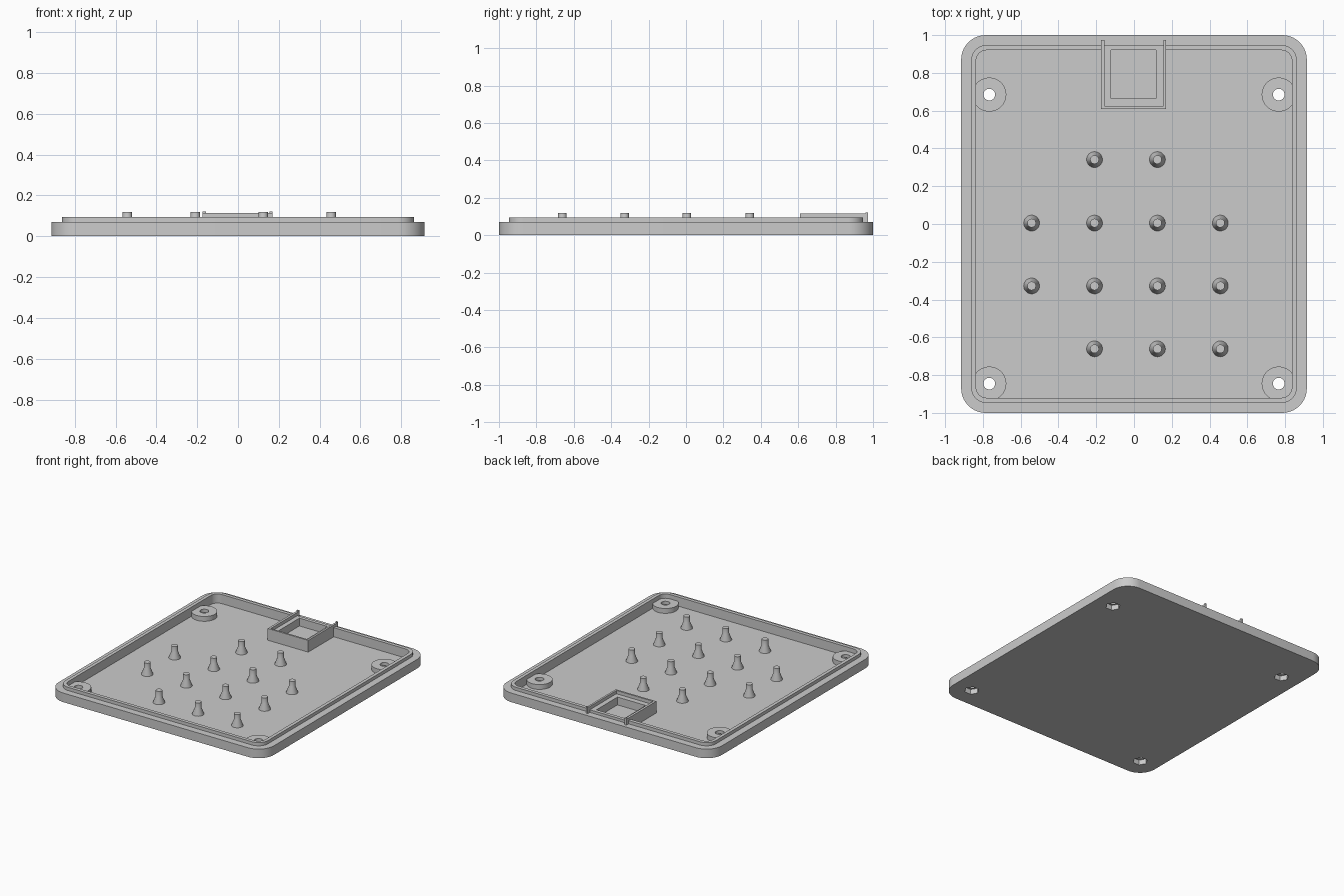
import bpy, bmesh, math

cube = bpy.data.objects.get("Cube")
if cube:
    bpy.data.objects.remove(cube)

GREY = (0.6, 0.6, 0.6, 1.0)
grey = bpy.data.materials.new("grey plastic")
grey.use_nodes = True
grey.diffuse_color = GREY
grey.node_tree.nodes["Principled BSDF"].inputs["Base Color"].default_value = GREY

FLOOR = 0.025
HOLES = [(sx * 0.766, y) for sx in (-1, 1) for y in (0.685, -0.845)]


def rounded_rect(hx, hy, r, z, steps=10):
    pts = []
    for i, (sx, sy) in enumerate([(1, 1), (-1, 1), (-1, -1), (1, -1)]):
        for k in range(steps + 1):
            a = (i + k / steps) * math.pi / 2
            pts.append((sx * (hx - r) + r * math.cos(a),
                        sy * (hy - r) + r * math.sin(a), z))
    return pts


def circle(x, y, r, z, n):
    return [(x + r * math.cos(2 * math.pi * i / n),
             y + r * math.sin(2 * math.pi * i / n), z) for i in range(n)]


def loft(name, rings):
    """Closed solid through a stack of matching rings."""
    bm = bmesh.new()
    loops = [[bm.verts.new(p) for p in ring] for ring in rings]
    n = len(loops[0])
    for a, b in zip(loops, loops[1:]):
        for i in range(n):
            j = (i + 1) % n
            bm.faces.new((a[i], a[j], b[j], b[i]))
    bm.faces.new(loops[0][::-1])
    bm.faces.new(loops[-1])
    bmesh.ops.recalc_face_normals(bm, faces=bm.faces)
    me = bpy.data.meshes.new(name)
    bm.to_mesh(me)
    bm.free()
    me.materials.append(grey)
    ob = bpy.data.objects.new(name, me)
    bpy.context.collection.objects.link(ob)
    return ob


def box(name, x0, x1, y0, y1, z0, z1):
    return loft(name, [[(x0, y0, z), (x1, y0, z), (x1, y1, z), (x0, y1, z)] for z in (z0, z1)])


def cylinder(name, x, y, r, z0, z1, n=40):
    return loft(name, [circle(x, y, r, z, n) for z in (z0, z1)])


def select(ob):
    bpy.ops.object.select_all(action='DESELECT')
    ob.select_set(True)
    bpy.context.view_layer.objects.active = ob


def cut(ob, cutters):
    select(ob)
    for c in cutters:
        mod = ob.modifiers.new("cut", 'BOOLEAN')
        mod.operation = 'DIFFERENCE'
        mod.solver = 'EXACT'
        mod.object = c
        bpy.ops.object.modifier_apply(modifier=mod.name)


def smooth(ob):
    select(ob)
    bpy.ops.object.shade_smooth_by_angle(angle=math.radians(30))


# Plate with raised lip and recessed floor
base = loft("base_plate", [
    rounded_rect(0.915, 1.0, 0.13, 0.0),
    rounded_rect(0.915, 1.0, 0.13, 0.07),
    rounded_rect(0.862, 0.947, 0.08, 0.07),
    rounded_rect(0.862, 0.947, 0.08, 0.095),
    rounded_rect(0.836, 0.92, 0.055, 0.095),
    rounded_rect(0.836, 0.92, 0.055, FLOOR)])

# Screw bosses with through holes and hexagonal nut pockets
for i, (x, y) in enumerate(HOLES):
    boss = cylinder(f"screw_boss_{i + 1}", x, y, 0.09, 0.01, 0.062, 48)
    cutters = [cylinder("screw_cutter", x, y, 0.031, -0.1, 0.2, 24),
               cylinder("nut_cutter", x, y, 0.052, -0.1, 0.038, 6)]
    cut(boss, cutters)
    cut(base, cutters)
    for c in cutters:
        bpy.data.objects.remove(c)
    smooth(boss)

# Rear socket: shelf with a square pocket, rimmed on three sides
socket = box("socket", -0.175, 0.17, 0.61, 0.973, 0.015, 0.115)
shelf = box("shelf_cutter", -0.157, 0.155, 0.624, 1.1, 0.09, 0.2)
pocket = box("pocket_cutter", -0.122, 0.117, 0.665, 0.921, FLOOR + 0.005, 0.2)
rear = box("rear_cutter", -0.157, 0.155, 0.947, 1.1, 0.0, 0.2)
cut(socket, [shelf, pocket, rear])
cut(base, [shelf])
for c in (shelf, pocket, rear):
    bpy.data.objects.remove(c)

# Small upright stops at the rear ends of the rims
for side, x0, x1 in (("right", -0.175, -0.157), ("left", 0.155, 0.17)):
    box("socket_stop_" + side, x0, x1, 0.96, 0.973, 0.07, 0.121)

# Support pins with flared feet
PIN_X = (-0.542, -0.209, 0.124, 0.457)
ROWS = [(0.341, PIN_X[1:3]), (0.005, PIN_X), (-0.328, PIN_X), (-0.661, PIN_X[1:])]
for r, (y, xs) in enumerate(ROWS):
    for c, x in enumerate(xs):
        pin = loft(f"support_pin_{r + 1}_{c + 1}", [
            circle(x, y, rad, z, 28)
            for rad, z in ((0.042, FLOOR - 0.005), (0.042, FLOOR), (0.023, 0.075), (0.023, 0.118))])
        smooth(pin)

smooth(base)
